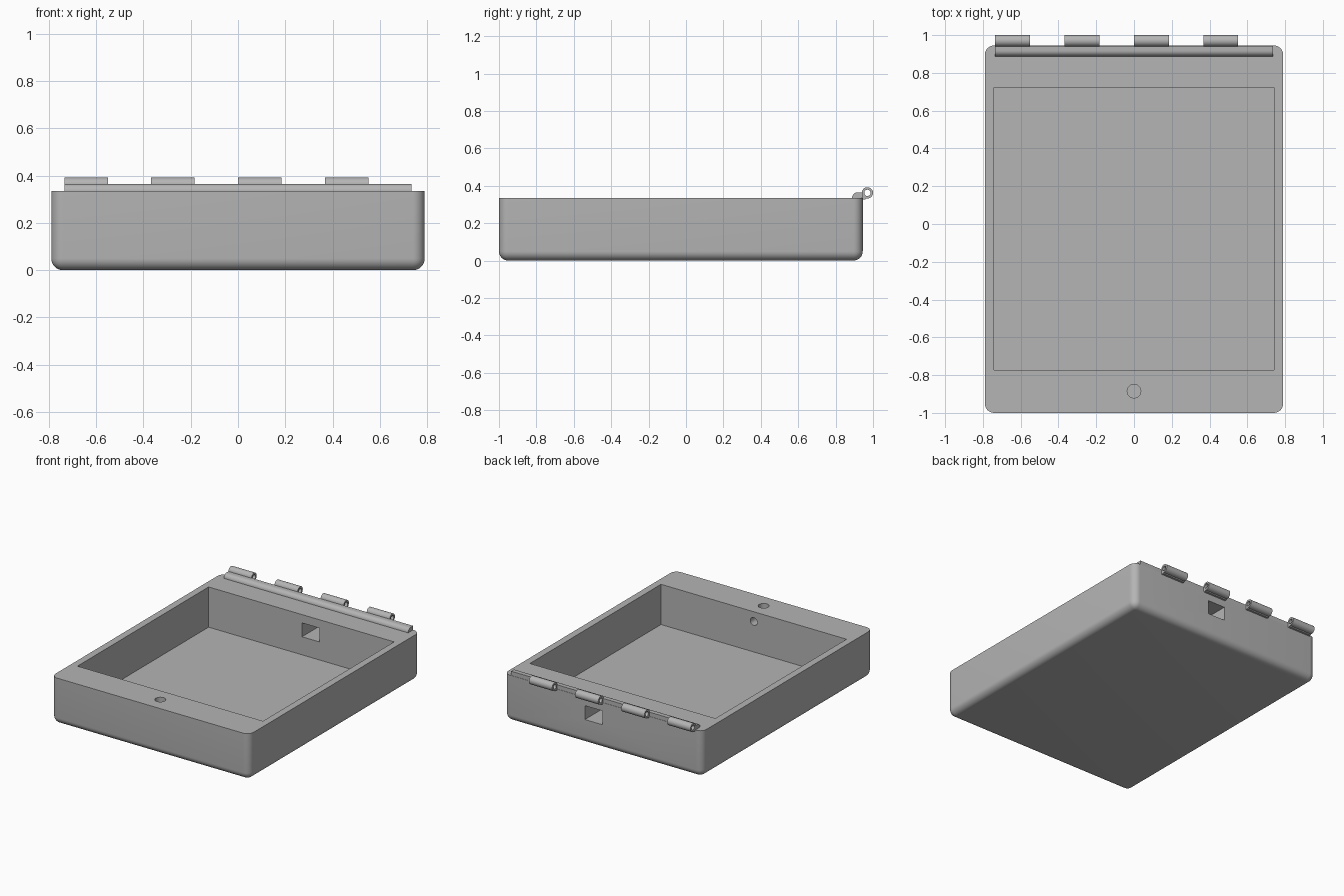
import bpy, bmesh
from math import sin, cos, pi, radians
from mathutils import Matrix

cube = bpy.data.objects.get("Cube")
if cube:
    bpy.data.objects.remove(cube, do_unlink=True)

grey = bpy.data.materials.new("plain grey")
grey.use_nodes = True
grey.diffuse_color = (0.46, 0.46, 0.46, 1)
grey.node_tree.nodes["Principled BSDF"].inputs["Base Color"].default_value = grey.diffuse_color


def make(name, bm):
    bmesh.ops.recalc_face_normals(bm, faces=bm.faces)
    mesh = bpy.data.meshes.new(name)
    bm.to_mesh(mesh)
    bm.free()
    mesh.materials.append(grey)
    obj = bpy.data.objects.new(name, mesh)
    bpy.context.collection.objects.link(obj)
    return obj


def activate(obj):
    bpy.ops.object.select_all(action='DESELECT')
    obj.select_set(True)
    bpy.context.view_layer.objects.active = obj


def smooth(obj):
    activate(obj)
    bpy.ops.object.shade_smooth_by_angle(angle=radians(30))


def box_mesh(lo, hi):
    bm = bmesh.new()
    bmesh.ops.create_cube(bm, size=1)
    for v in bm.verts:
        v.co = [(a + b) / 2 + c * (b - a) for a, b, c in zip(lo, hi, v.co)]
    return bm


def rod(name, centre, radius, depth, turn=Matrix()):
    bm = bmesh.new()
    bmesh.ops.create_cone(bm, cap_ends=True, segments=32, radius1=radius, radius2=radius,
                          depth=depth, matrix=Matrix.Translation(centre) @ turn)
    return make(name, bm)


def cut(target, cutter):
    mod = target.modifiers.new("cut", 'BOOLEAN')
    mod.operation = 'DIFFERENCE'
    mod.solver = 'EXACT'
    mod.object = cutter
    cutter.hide_render = True
    activate(target)
    bpy.ops.object.modifier_apply(modifier=mod.name)
    bpy.data.objects.remove(cutter, do_unlink=True)


def extrude_x(name, loops, x0, x1):
    """Extrude closed (y, z) loops along x; a second loop becomes a bore."""
    bm = bmesh.new()
    rings = []
    for loop in loops:
        ends = [[bm.verts.new((x, y, z)) for y, z in loop] for x in (x0, x1)]
        rings.append(ends)
        for i in range(len(loop)):
            j = (i + 1) % len(loop)
            bm.faces.new((ends[0][i], ends[0][j], ends[1][j], ends[1][i]))
    for e in (0, 1):
        if len(rings) == 1:
            bm.faces.new(rings[0][e])
        else:
            a, b = rings[0][e], rings[1][e]
            for i in range(len(a)):
                j = (i + 1) % len(a)
                bm.faces.new((a[i], a[j], b[j], b[i]))
    obj = make(name, bm)
    smooth(obj)
    return obj


def circle(y, z, r, n=32):
    return [(y + r * cos(2 * pi * i / n), z + r * sin(2 * pi * i / n)) for i in range(n)]


# Tray body: round every edge except those of the open rim
TOP = 0.335
bm = box_mesh((-0.79, -1, 0), (0.79, 0.945, TOP))
soft = [e for e in bm.edges if min(v.co.z for v in e.verts) < 0.1]
bmesh.ops.bevel(bm, geom=soft, offset=0.05, segments=8, profile=0.5, affect='EDGES')
body = make("tray_body", bm)

# Main cavity, cable window, button well and its side passage
cut(body, make("cavity_cutter", box_mesh((-0.74, -0.772, 0.045), (0.74, 0.722, 0.5))))
cut(body, make("window_cutter", box_mesh((0.005, 0.6, 0.175), (0.145, 1.1, 0.275))))
cut(body, rod("well_cutter", (0, -0.885, 0.335), 0.036, 0.2))
cut(body, rod("passage_cutter", (0, -0.8, 0.265), 0.028, 0.17, Matrix.Rotation(pi / 2, 4, 'X')))
smooth(body)

# Hinge leaf along the rear rim, rounded towards the front
arc = [(0.918 - 0.03 * cos(t * pi / 16), TOP + 0.03 * sin(t * pi / 16)) for t in range(9)]
leaf = [(0.888, TOP - 0.003)] + arc + [(0.943, TOP + 0.03), (0.943, TOP - 0.003)]
extrude_x("hinge_leaf", [leaf], -0.735, 0.735)

# Hinge knuckles, each with a short arm back to the body
arm = [(0.935, 0.325), (0.958, 0.327), (0.967, 0.336), (0.951, 0.346), (0.942, 0.362), (0.935, 0.362)]
for i in range(4):
    x = -0.735 + i * 0.3675
    extrude_x(f"hinge_knuckle_{i + 1}", [circle(0.97, 0.362, 0.03), circle(0.97, 0.362, 0.017)], x, x + 0.184)
    extrude_x(f"hinge_arm_{i + 1}", [arm], x, x + 0.184)
